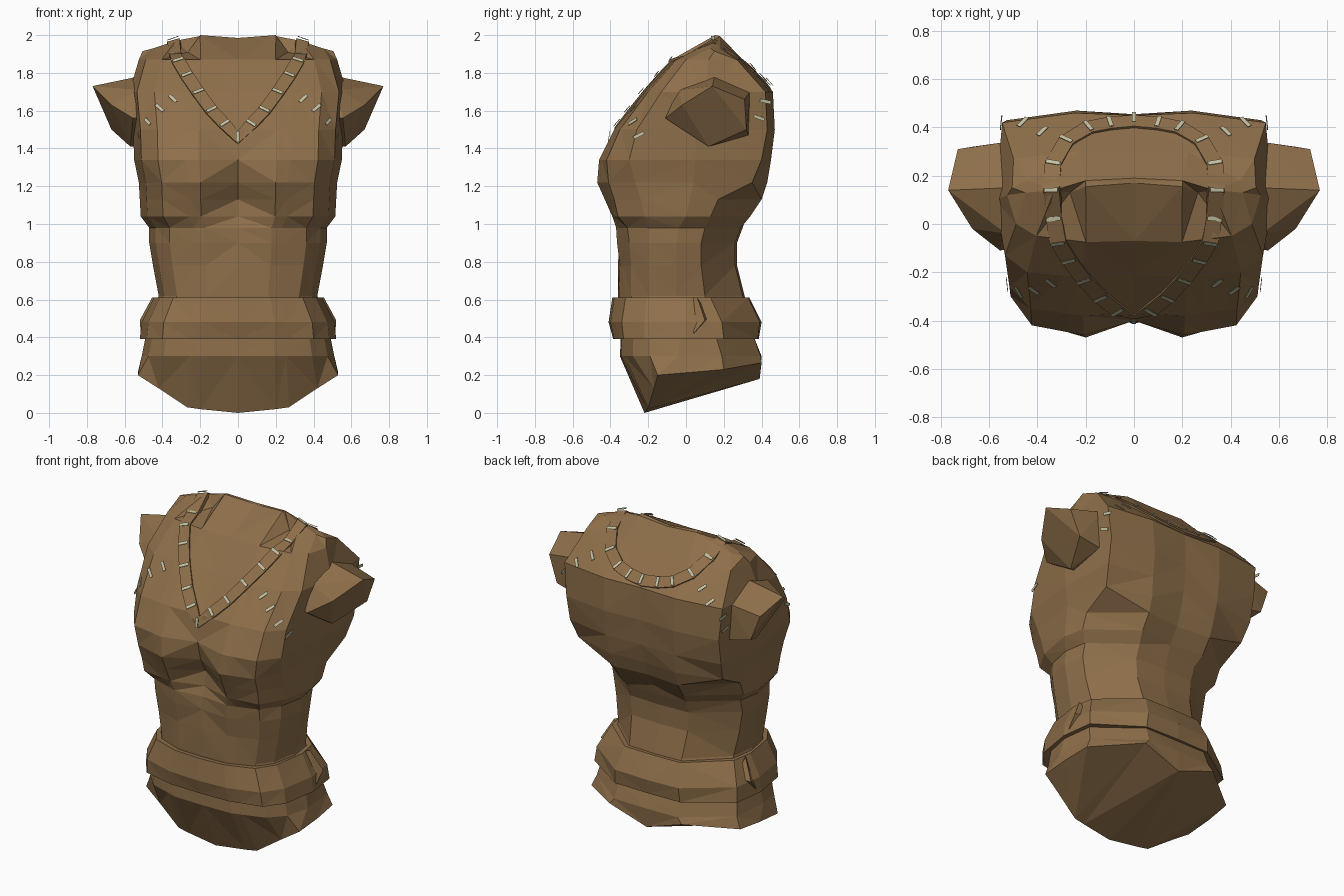
import bpy, bmesh
from mathutils import Vector, Matrix
from mathutils.bvhtree import BVHTree

if "Cube" in bpy.data.objects:
    bpy.data.objects.remove(bpy.data.objects["Cube"])


def material(name, rgb):
    m = bpy.data.materials.new(name)
    m.diffuse_color = (*rgb, 1)
    m.use_nodes = True
    m.node_tree.nodes["Principled BSDF"].inputs["Base Color"].default_value = m.diffuse_color
    return m


BROWN = material("leather brown", (0.27, 0.158, 0.068))
PALE = material("pale thread", (0.55, 0.53, 0.36))


def finish(bm, name, mat):
    bmesh.ops.recalc_face_normals(bm, faces=bm.faces)
    me = bpy.data.meshes.new(name)
    bm.to_mesh(me)
    bm.free()
    me.materials.append(mat)
    ob = bpy.data.objects.new(name, me)
    bpy.context.collection.objects.link(ob)
    return ob


def mirrored(half):
    """Half ring from front centre to back centre -> full ring."""
    return half + [(-x, y, z) for x, y, z in half[-2:0:-1]]


def loft(rings, name, closed_ends=True):
    bm = bmesh.new()
    vs = [[bm.verts.new(p) for p in r] for r in rings]
    n = len(vs[0])
    for a, b in zip(vs, vs[1:]):
        for i in range(n):
            j = (i + 1) % n
            bm.faces.new((a[i], a[j], b[j], b[i]))
    if closed_ends:
        bm.faces.new(vs[0])
        bm.faces.new(vs[-1])
    bmesh.ops.triangulate(bm, faces=bm.faces)
    return finish(bm, name, BROWN)


COLUMNS = (0, .38, .5, .77, .93, 1, .95, .43, 0)


def ring(z, w, f0, f1, f2, f3, side, b2, b1, b0):
    ys = (f0, f1, f1 * .7 + f2 * .3, f2, f3, side, b2, b1, b0)
    return mirrored([(c * w, y, z) for c, y in zip(COLUMNS, ys)])


# Torso: slanted underside, waist, chest, then a narrow shoulder ridge
hip = mirrored([(0, -.22, 0), (.2, -.205, .02), (.27, -.2, .03), (.42, -.17, .13),
                (.53, -.15, .2), (.53, .03, .215), (.515, .2, .23), (.25, .40, .265), (0, .39, .18)])
rows = [
    (.30, .51, -.35, -.345, -.28, -.19, -.04, .19, .395, .40),
    (.40, .49, -.345, -.34, -.28, -.19, -.03, .16, .36, .36),
    (.62, .42, -.36, -.355, -.29, -.20, -.05, .10, .30, .31),
    (.78, .45, -.36, -.35, -.29, -.20, -.05, .08, .26, .27),
    (.90, .47, -.355, -.365, -.30, -.20, -.05, .08, .26, .27),
    (.98, .47, -.35, -.37, -.31, -.20, -.04, .10, .29, .30),
    (1.04, .515, -.33, -.39, -.36, -.22, 0, .13, .34, .32),
    (1.13, .52, -.32, -.43, -.38, -.24, .02, .17, .40, .38),
    (1.22, .525, -.37, -.47, -.41, -.27, .04, .35, .43, .41),
    (1.34, .55, -.40, -.46, -.42, -.30, .05, .40, .45, .44),
    (1.50, .555, -.37, -.38, -.35, -.26, .05, .43, .47, .455),
    (1.70, .575, -.21, -.22, -.20, -.13, .10, .42, .46, .45),
    (1.87, .525, -.07, -.075, -.05, .00, .12, .27, .30, .30),
]
ridge = mirrored([(0, .17, 1.985), (.2, .155, 2.0), (.265, .13, 1.91), (.33, .14, 1.97), (.45, .13, 1.93),
                  (.505, .15, 1.915), (.44, .18, 1.93), (.2, .18, 1.995), (0, .19, 1.985)])
torso = loft([hip] + [ring(*r) for r in rows] + [ridge], "torso")

# Waist band with thickness, flaring towards the hem
loft([ring(*r) for r in (
    (.40, .44, -.31, -.30, -.24, -.16, 0, .14, .32, .32),
    (.39, .52, -.385, -.38, -.33, -.22, 0, .20, .38, .385),
    (.48, .51, -.41, -.40, -.34, -.22, 0, .19, .39, .40),
    (.61, .445, -.39, -.38, -.32, -.21, 0, .13, .33, .335),
    (.605, .38, -.31, -.30, -.24, -.16, 0, .07, .25, .26))], "waist_band", False)


def hull(points, name):
    bm = bmesh.new()
    for p in points:
        bm.verts.new(p)
    bmesh.ops.convex_hull(bm, input=bm.verts)
    return finish(bm, name, BROWN)


for s, label in ((1, "right"), (-1, "left")):
    # Arm stump: short wedge with a broad cut end facing down and out
    base = [(.50, -.10, 1.57), (.53, -.04, 1.71), (.53, .15, 1.78), (.53, .34, 1.70),
            (.53, .33, 1.47), (.52, .12, 1.41)]
    tip = [(.67, -.02, 1.63), (.77, .14, 1.73), (.73, .31, 1.66), (.67, .32, 1.50),
           (.57, .12, 1.41), (.555, -.11, 1.56)]
    hull([(s * x, y, z) for x, y, z in base + tip], label + "_arm_stump")
    # Overlapping seam flap of the band
    flap = [(.44, .04, .61), (.455, .06, .61), (.515, .04, .42), (.52, .10, .49),
            (.45, .04, .41), (.42, .13, .50)]
    hull([(s * x, y, z) for x, y, z in flap], label + "_band_flap")

# Surface lookup so trim and stitches hug the torso
me = torso.data
tree = BVHTree.FromPolygons([v.co for v in me.vertices], [p.vertices for p in me.polygons])


def snap(p):
    loc, normal, _, _ = tree.find_nearest(Vector(p))
    return loc, normal


# Neckline path from the front point over the shoulder to the back
neck = [(0, -.39, 1.46), (.07, -.36, 1.53), (.14, -.30, 1.60), (.21, -.22, 1.69), (.27, -.14, 1.78),
        (.315, -.07, 1.86), (.335, .02, 1.91), (.34, .14, 1.97), (.335, .25, 1.90), (.28, .34, 1.82),
        (.19, .40, 1.77), (.10, .42, 1.75), (0, .43, 1.74)]
loop = [Vector(p) for p in mirrored(neck)]


def frame(path, i, closed):
    """Surface point, normal and direction across the path."""
    n = len(path)
    a = path[(i - 1) % n] if closed else path[max(i - 1, 0)]
    b = path[(i + 1) % n] if closed else path[min(i + 1, n - 1)]
    loc, normal = snap(path[i])
    if abs(path[i].x) < .001:      # keep the centre line symmetric
        normal = Vector((0, normal.y, normal.z)).normalized()
    across = normal.cross(b - a).normalized()
    return loc, normal, across


# Neckline trim: shallow raised strip
bm = bmesh.new()
strip = []
for i in range(len(loop)):
    loc, normal, across = frame(loop, i, True)
    section = []
    for side, lift in ((-1, -.015), (-1, .01), (1, .01), (1, -.015)):
        p, nn = snap(loc + across * side * .035)
        section.append(bm.verts.new(p + normal * lift))
    strip.append(section)
for i, a in enumerate(strip):
    b = strip[(i + 1) % len(strip)]
    for k in range(3):
        bm.faces.new((a[k], a[k + 1], b[k + 1], b[k]))
finish(bm, "neckline_trim", BROWN)


def add_stitches(path, closed, name, lift):
    bm = bmesh.new()
    for i in range(len(path)):
        loc, normal, across = frame(path, i, closed)
        along = across.cross(normal).normalized()
        m = Matrix((across, along, normal)).transposed().to_4x4()
        m.translation = loc + normal * (lift + (.012 if abs(path[i].x) < .001 else 0))
        bmesh.ops.create_cube(bm, size=1, matrix=m @ Matrix.Diagonal((.06, .018, .003, 1)))
    finish(bm, name, PALE)


add_stitches(loop, True, "neckline_stitches", .018)

# Armhole stitches, front and back on both sides
front_arm = [(.345, -.24, 1.66), (.415, -.27, 1.61), (.475, -.28, 1.54), (.525, -.25, 1.47)]
back_arm = [(.38, .38, 1.77), (.46, .41, 1.71), (.54, .42, 1.65), (.57, .39, 1.56)]
for s, label in ((1, "right"), (-1, "left")):
    for pts, where in ((front_arm, "front"), (back_arm, "back")):
        add_stitches([Vector((s * x, y, z)) for x, y, z in pts], False,
                     f"{label}_{where}_arm_stitches", .009)
